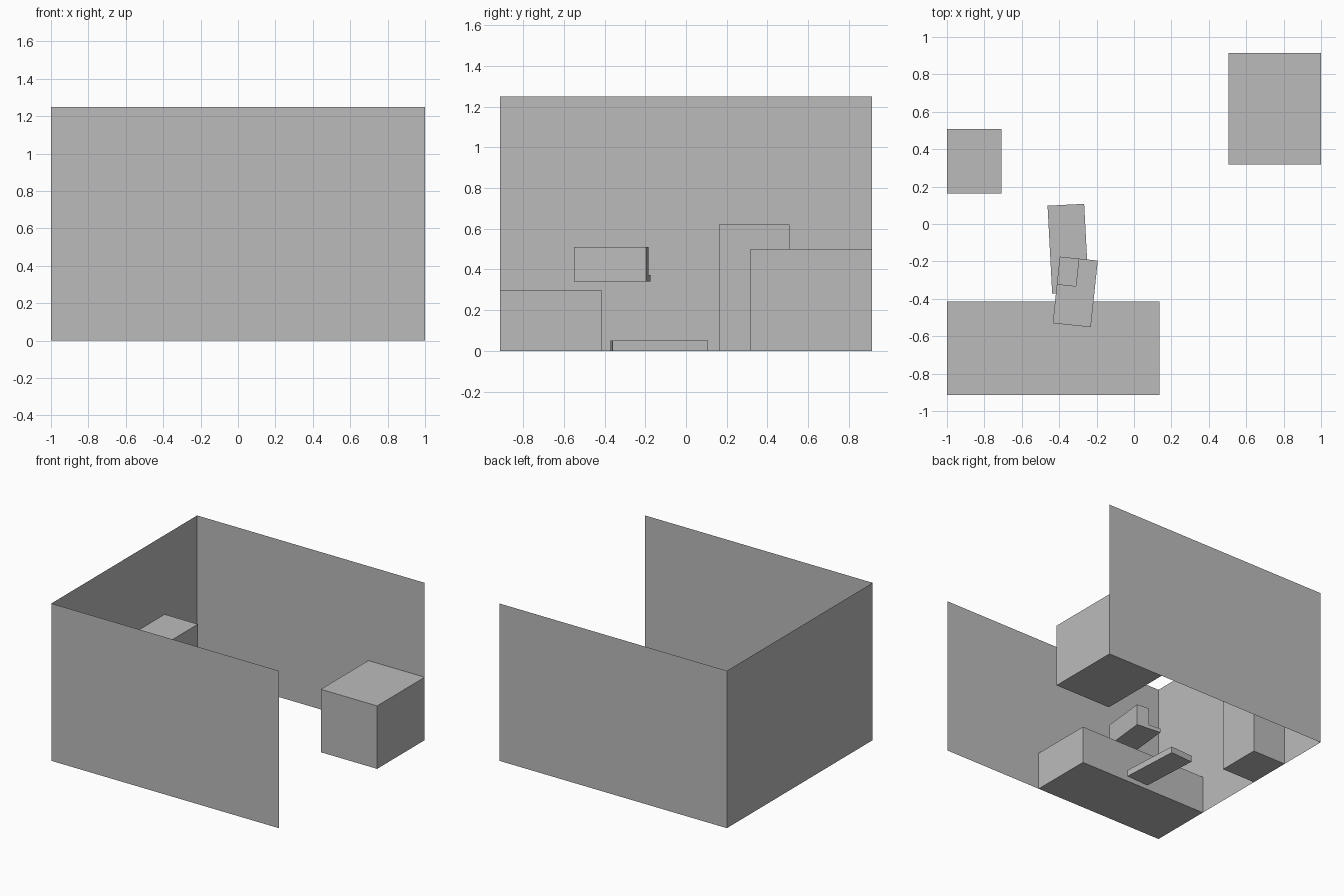
import bpy
import math
from mathutils import Matrix, Vector

cube = bpy.data.objects.get("Cube")
if cube:
    bpy.data.objects.remove(cube, do_unlink=True)

# One plain grey for everything
GREY = (0.5, 0.5, 0.5, 1.0)
grey = bpy.data.materials.new("plain_grey")
grey.use_nodes = True
grey.diffuse_color = GREY
bsdf = next(n for n in grey.node_tree.nodes if n.type == "BSDF_PRINCIPLED")
bsdf.inputs["Base Color"].default_value = GREY


def add_mesh(name, verts, faces, place=None):
    mesh = bpy.data.meshes.new(name)
    mesh.from_pydata(verts, [], faces)
    mesh.materials.append(grey)
    obj = bpy.data.objects.new(name, mesh)
    if place:
        obj.matrix_world = place
    bpy.context.collection.objects.link(obj)
    return obj


def prism(name, outline, z0, z1, place=None):
    """Extrude a counter-clockwise outline between two heights."""
    n = len(outline)
    verts = [(x, y, z) for z in (z0, z1) for x, y in outline]
    sides = [(i, (i + 1) % n, (i + 1) % n + n, i + n) for i in range(n)]
    caps = [tuple(reversed(range(n))), tuple(range(n, 2 * n))]
    return add_mesh(name, verts, sides + caps, place)


def rect(x0, x1, y0, y1):
    return [(x0, y0), (x1, y0), (x1, y1), (x0, y1)]


def turned(x, y, degrees):
    return Matrix.Translation(Vector((x, y, 0))) @ Matrix.Rotation(math.radians(degrees), 4, "Z")


# Room shell: three paper-thin walls, open at the left, top and bottom
X, Y, H = 1.0, 0.915, 1.25
path = [(X, -Y), (-X, -Y), (-X, Y), (X, Y)]
for name, (a, b) in zip(("front_wall", "right_wall", "back_wall"), zip(path, path[1:])):
    add_mesh(name, [(*a, 0), (*b, 0), (*b, H), (*a, H)], [(0, 1, 2, 3)])

# Furniture blocks standing against the walls
prism("bed", rect(-X, 0.135, -Y, -0.415), 0, 0.298)
prism("desk", rect(0.505, X, 0.318, Y), 0, 0.5)
prism("cabinet", rect(-X, -0.708, 0.162, 0.508), 0, 0.62)

# Low slab on the floor, slightly turned
prism("floor_slab", rect(-0.098, 0.098, -0.235, 0.235), 0, 0.05, turned(-0.352, -0.132, 3))

# Raised block with one corner cut down to a low step
W, L, CUT = 0.102, 0.179, 0.031
place = turned(-0.314, -0.363, -6)
base, step, top = 0.342, 0.373, 0.51
ell = [(-W, -L), (W, -L), (W, L), (0, L), (0, CUT), (-W, CUT)]
prism("raised_block", ell, base, top, place)
prism("raised_block_step", rect(-W, 0, CUT, L), base, step, place)
